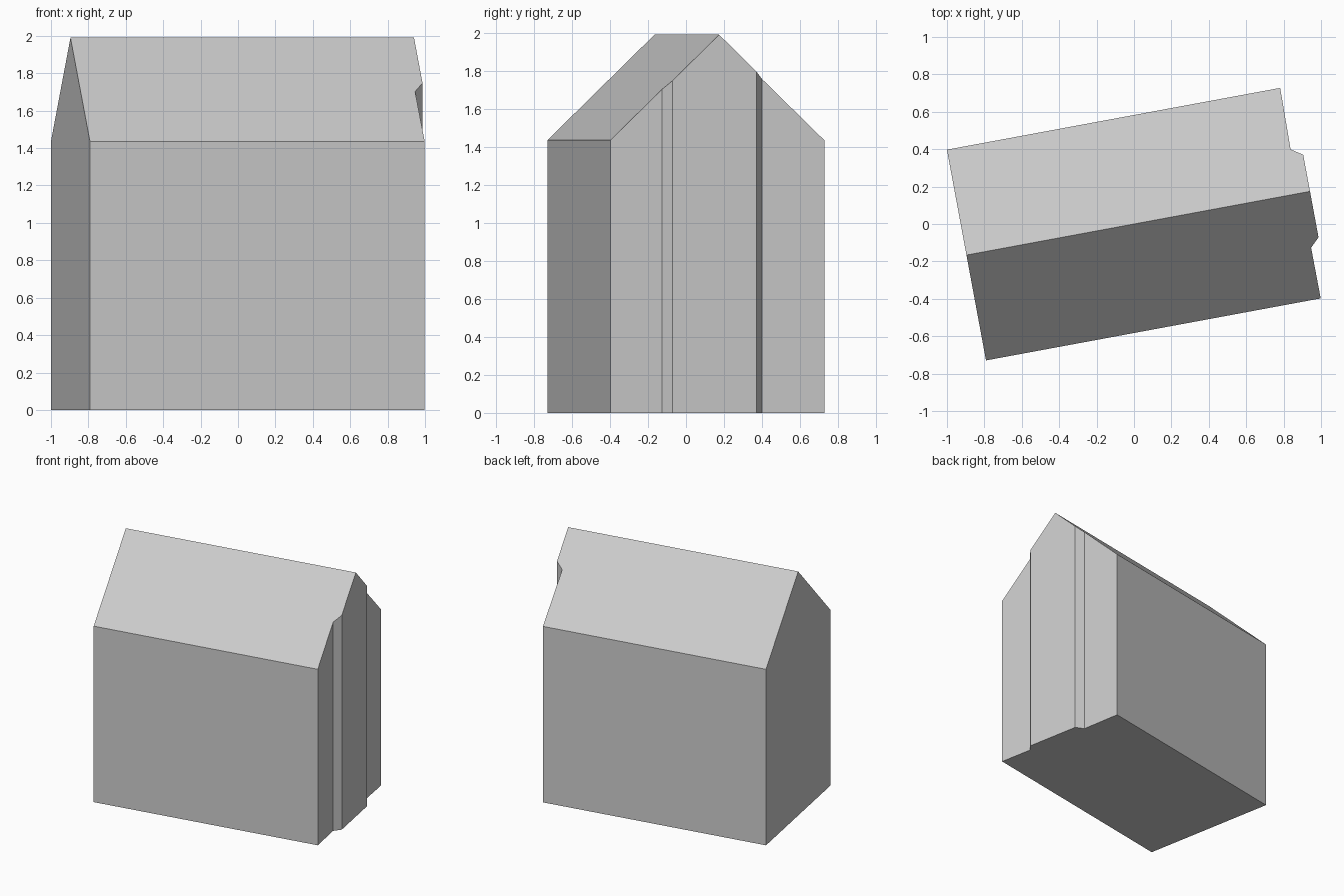
import bpy
import bmesh
from math import radians
from mathutils import Matrix, Vector

cube = bpy.data.objects.get("Cube")
if cube:
    bpy.data.objects.remove(cube, do_unlink=True)

EAVE, RIDGE, HALF = 1.435, 1.99, 0.573

# One plain grey for the whole building
grey = bpy.data.materials.new("light_grey")
grey.use_nodes = True
colour = (0.6, 0.6, 0.6, 1)
grey.diffuse_color = colour
grey.node_tree.nodes["Principled BSDF"].inputs["Base Color"].default_value = colour

# Footprint with the stepped, projecting gable end
outline = [
    (-0.911, -HALF), (0.909, -HALF), (0.908, -0.297), (0.957, -0.25),
    (0.957, 0.199), (0.896, 0.24), (0.901, HALF), (-0.911, HALF),
]
bm = bmesh.new()
base = bm.faces.new([bm.verts.new((x, y, 0)) for x, y in outline])
top = bmesh.ops.extrude_face_region(bm, geom=[base])["geom"]
bmesh.ops.translate(bm, vec=(0, 0, RIDGE + 0.2),
                    verts=[v for v in top if isinstance(v, bmesh.types.BMVert)])

# Cut both roof slopes and close them
for side in (-1, 1):
    cut = bmesh.ops.bisect_plane(
        bm, geom=bm.verts[:] + bm.edges[:] + bm.faces[:], dist=1e-5,
        plane_co=(0, 0, RIDGE), plane_no=Vector((0, side * (RIDGE - EAVE), HALF)),
        clear_outer=True)
    edges = [e for e in cut["geom_cut"] if isinstance(e, bmesh.types.BMEdge)]
    bmesh.ops.holes_fill(bm, edges=edges, sides=0)
bmesh.ops.remove_doubles(bm, verts=bm.verts[:], dist=1e-4)
bmesh.ops.recalc_face_normals(bm, faces=bm.faces[:])

# The building stands turned a little on its plot
bmesh.ops.transform(bm, matrix=Matrix.Rotation(radians(10.5), 4, "Z"), verts=bm.verts[:])

mesh = bpy.data.meshes.new("gabled_building")
bm.to_mesh(mesh)
bm.free()
mesh.materials.append(grey)
building = bpy.data.objects.new("gabled_building", mesh)
bpy.context.collection.objects.link(building)
